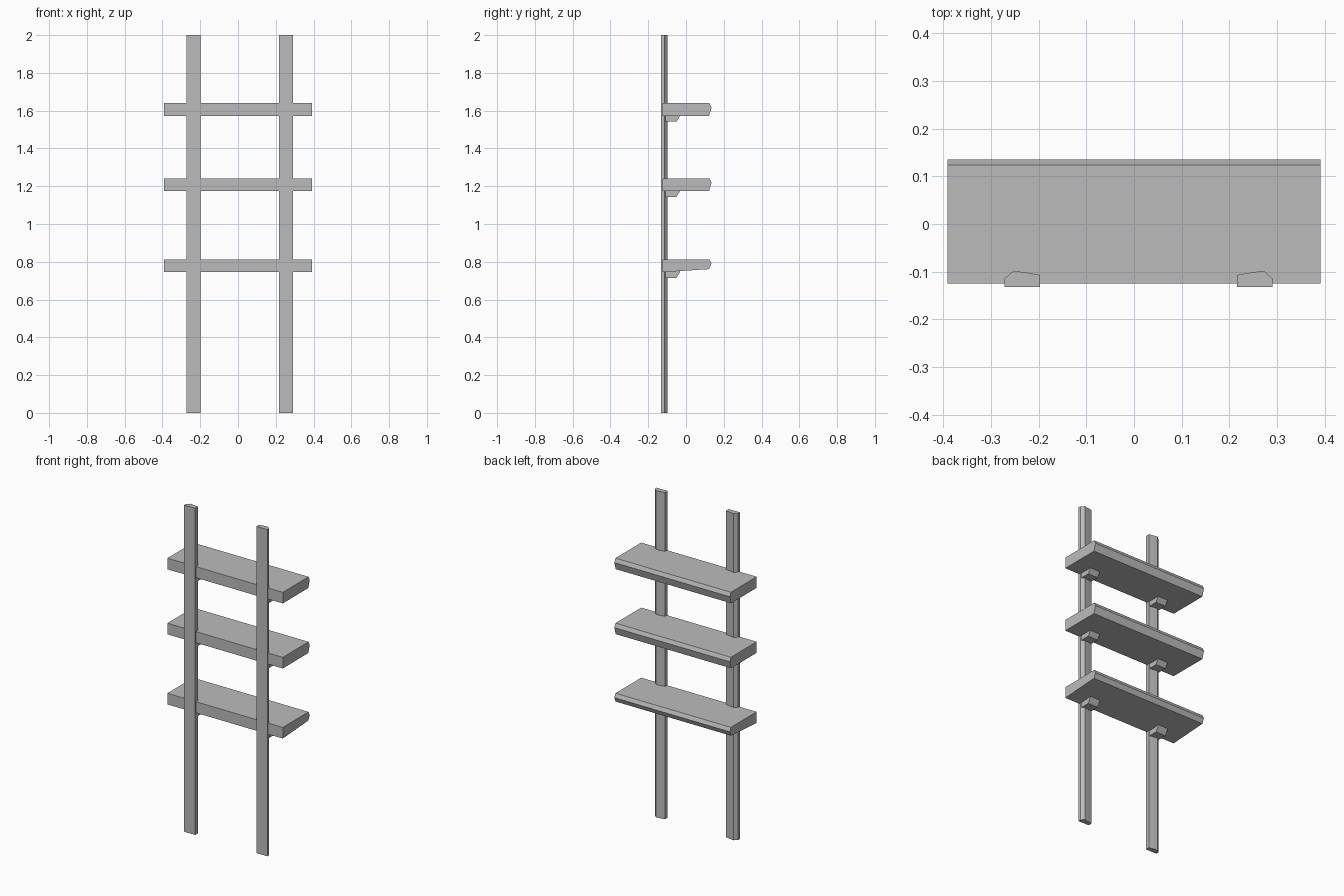
import bpy, bmesh
from mathutils import Matrix

if "Cube" in bpy.data.objects:
    bpy.data.objects.remove(bpy.data.objects["Cube"])

grey = bpy.data.materials.new("plain grey")
grey.diffuse_color = (0.5, 0.5, 0.5, 1)
grey.use_nodes = True
grey.node_tree.nodes["Principled BSDF"].inputs["Base Color"].default_value = grey.diffuse_color


def prism(name, profile, to_3d, start, end):
    """Extrude a closed 2D profile between start and end."""
    bm = bmesh.new()
    rings = [[bm.verts.new(to_3d(a, b, t)) for a, b in profile] for t in (start, end)]
    bm.faces.new(rings[0])
    bm.faces.new(rings[1])
    n = len(profile)
    for i in range(n):
        j = (i + 1) % n
        bm.faces.new((rings[0][i], rings[0][j], rings[1][j], rings[1][i]))
    bmesh.ops.recalc_face_normals(bm, faces=bm.faces)
    mesh = bpy.data.meshes.new(name)
    bm.to_mesh(mesh)
    bm.free()
    mesh.materials.append(grey)
    obj = bpy.data.objects.new(name, mesh)
    bpy.context.collection.objects.link(obj)
    return obj


def along_z(a, b, t):
    return (a, b, t)


def along_x(a, b, t):
    return (t, a, b)


# Upright posts, mirrored, with a bevelled back
CENTRE = 0.0095
post_profile = [(0.207, -0.132), (0.2815, -0.132), (0.2815, -0.115),
                (0.2625, -0.098), (0.235, -0.102), (0.207, -0.107)]
sides = (("left", -1), ("right", 1))
for side, s in sides:
    prism(side + "_post", [(CENTRE + s * x, y) for x, y in post_profile], along_z, 0, 2)

# Shelves with a pointed back edge, each on two support blocks
# (name, top height, underside at front, underside at back)
shelves = [("lower", 0.813, 0.745, 0.761),
           ("middle", 1.242, 1.174, 1.174),
           ("upper", 1.640, 1.572, 1.572)]
for level, top, front, back in shelves:
    profile = [(-0.125, front), (-0.125, top), (0.124, top),
               (0.135, top - 0.023), (0.122, back)]
    prism(level + "_shelf", profile, along_x, -0.391, 0.391)

    block = [(-0.108, front + 0.01), (-0.03, front + 0.01), (-0.032, front),
             (-0.05, front - 0.03), (-0.108, front - 0.03)]
    for side, s in sides:
        mid = CENTRE + s * 0.2445
        prism(f"{level}_{side}_support", block, along_x, mid - 0.034, mid + 0.034)
